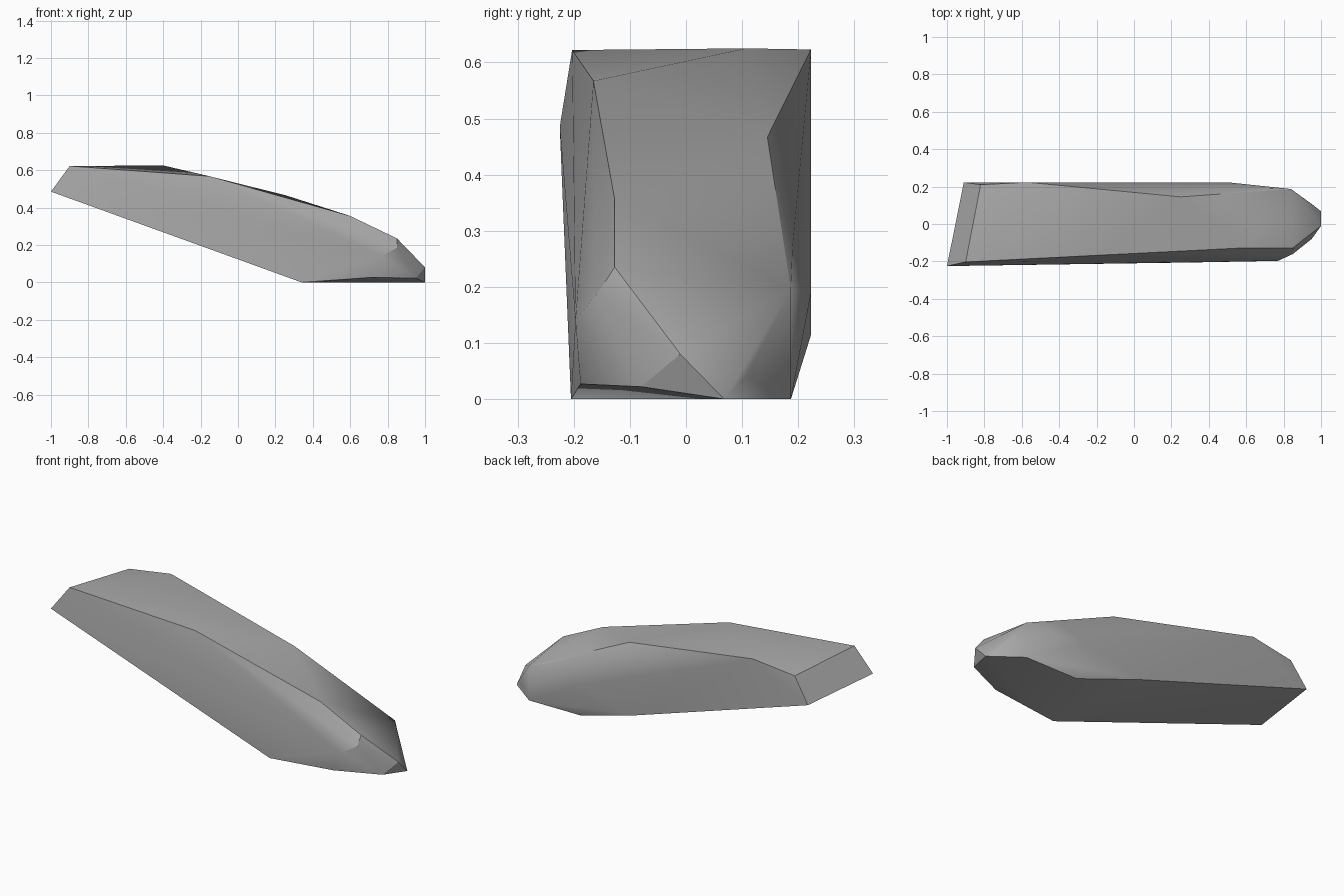
import bpy
import bmesh
from math import radians

# Remove the default object
default = bpy.data.objects.get("Cube")
if default:
    bpy.data.objects.remove(default, do_unlink=True)


def make_material(name, color):
    material = bpy.data.materials.new(name)
    material.use_nodes = True
    material.diffuse_color = color
    shader = material.node_tree.nodes["Principled BSDF"]
    shader.inputs["Base Color"].default_value = color
    shader.inputs["Roughness"].default_value = 0.8
    return material


def make_hull(name, corner_groups, material):
    """Wrap a tight convex skin around groups of corner points."""
    bm = bmesh.new()
    for group in corner_groups:
        for corner in group:
            bm.verts.new(corner)
    result = bmesh.ops.convex_hull(bm, input=bm.verts[:])
    leftovers = {v for key in ("geom_interior", "geom_unused")
                 for v in result[key] if isinstance(v, bmesh.types.BMVert)}
    bmesh.ops.delete(bm, geom=list(leftovers), context="VERTS")
    bmesh.ops.dissolve_limit(bm, angle_limit=radians(1),
                             verts=bm.verts[:], edges=bm.edges[:])
    bmesh.ops.recalc_face_normals(bm, faces=bm.faces[:])
    mesh = bpy.data.meshes.new(name)
    bm.to_mesh(mesh)
    bm.free()
    mesh.materials.append(material)
    obj = bpy.data.objects.new(name, mesh)
    bpy.context.collection.objects.link(obj)
    return obj


# Slanted end face
end_face = [(-1, -.225, .485), (-.9, -.203, .622),
            (-.91, .223, .455), (-.82, .21, .59)]

# Ridge along the top, front side then back side
front_ridge = [(-.15, -.165, .567), (.6, -.127, .355), (.85, -.127, .235)]
back_ridge = [(-.4, .107, .625), (-.57, .223, .623), (.25, .145, .467)]

# Lower back flank
back_flank = [(.15, .223, .115), (.5, .223, .19), (.64, .19, .27),
              (.84, .187, .195), (.84, .187, 0), (.52, .185, 0)]

# Lower front flank
front_flank = [(.34, -.205, 0), (.72, -.188, .027), (.77, -.197, .14),
               (.85, -.16, .185)]

# Blunt nose
nose = [(1, -.01, .08), (1, .068, 0), (.95, -.08, .022), (.95, .107, .04)]

stone_grey = make_material("stone grey", (.4, .4, .4, 1))
rock = make_hull("rock_slab", [end_face, front_ridge, back_ridge,
                               back_flank, front_flank, nose], stone_grey)

# Soft facets with crisp main edges
bpy.ops.object.select_all(action="DESELECT")
rock.select_set(True)
bpy.context.view_layer.objects.active = rock
bpy.ops.object.shade_smooth_by_angle(angle=radians(30))
